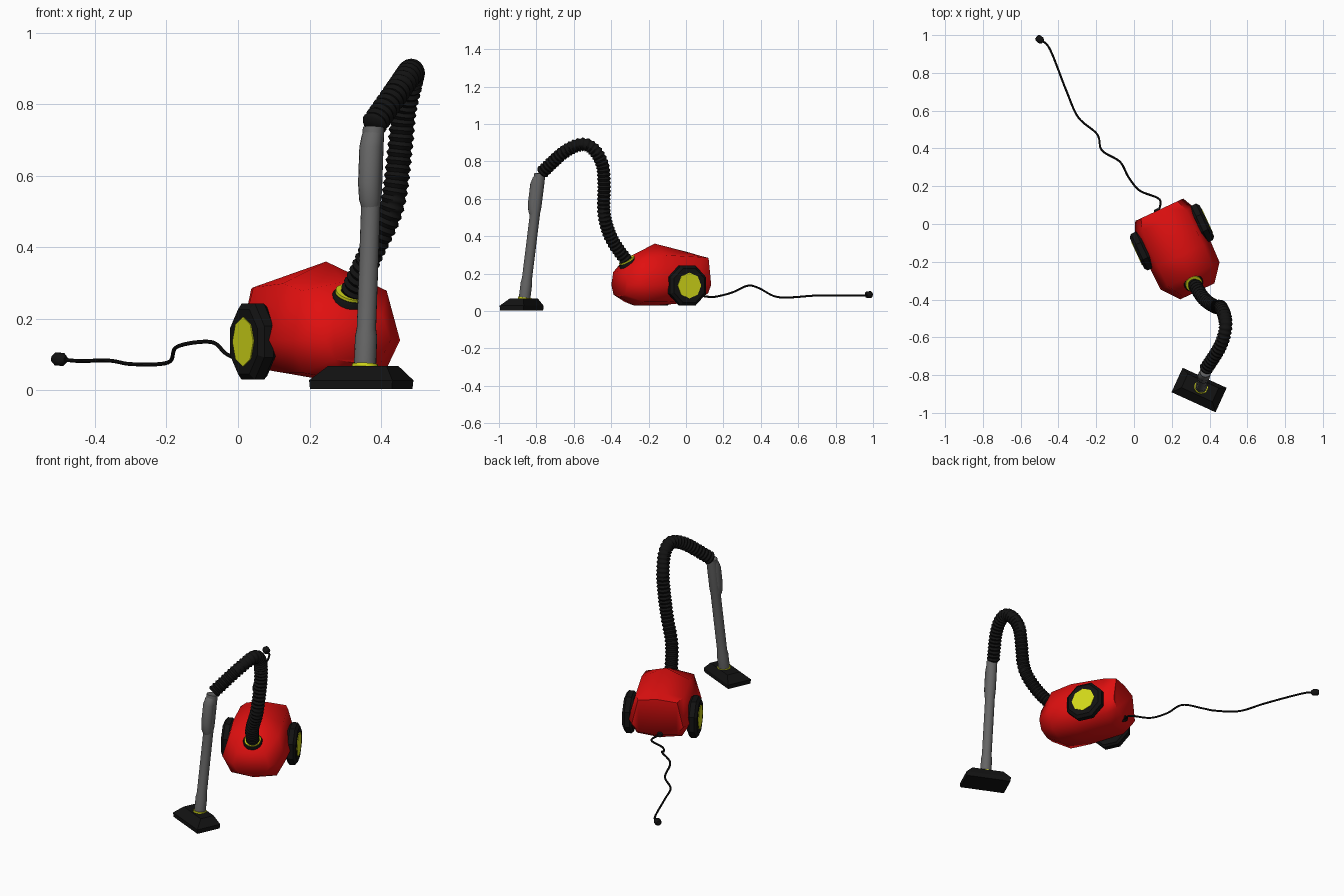
import bpy, bmesh, math
from mathutils import Vector, Matrix

if "Cube" in bpy.data.objects:
    bpy.data.objects.remove(bpy.data.objects["Cube"], do_unlink=True)


def material(name, rgb):
    m = bpy.data.materials.new(name)
    m.use_nodes = True
    m.diffuse_color = (*rgb, 1)
    m.node_tree.nodes["Principled BSDF"].inputs["Base Color"].default_value = (*rgb, 1)
    return m


RED = material("red shell", (0.75, 0.005, 0.005))
BLACK = material("black rubber", (0.006, 0.006, 0.006))
YELLOW = material("yellow trim", (0.66, 0.7, 0.01))
GREY = material("grey metal", (0.13, 0.13, 0.13))


def loft(name, rings, mat, matrix=Matrix(), angle=40):
    """Skin a list of equal point rings and cap both ends."""
    bm = bmesh.new()
    rows = [[bm.verts.new(p) for p in ring] for ring in rings]
    n = len(rows[0])
    for a, b in zip(rows, rows[1:]):
        for i in range(n):
            j = (i + 1) % n
            bm.faces.new((a[i], a[j], b[j], b[i]))
    bm.faces.new(rows[0])
    bm.faces.new(rows[-1])
    bmesh.ops.recalc_face_normals(bm, faces=bm.faces)
    mesh = bpy.data.meshes.new(name)
    bm.to_mesh(mesh)
    bm.free()
    mesh.materials.append(mat)
    ob = bpy.data.objects.new(name, mesh)
    ob.matrix_world = matrix
    bpy.context.collection.objects.link(ob)
    bpy.ops.object.select_all(action="DESELECT")
    ob.select_set(True)
    bpy.context.view_layer.objects.active = ob
    bpy.ops.object.shade_smooth_by_angle(angle=math.radians(angle))
    return ob


def lathe(name, profile, sides, mat, centre, axis, turn=0.0, angle=40):
    """Revolve (radius, height) pairs about an axis through centre."""
    rings = [[(r * math.cos(2 * math.pi * i / sides + turn),
               r * math.sin(2 * math.pi * i / sides + turn), h) for i in range(sides)]
             for r, h in profile]
    m = Matrix.Translation(centre) @ Vector(axis).to_track_quat("Z", "Y").to_matrix().to_4x4()
    return loft(name, rings, mat, m, angle)


def smooth_path(points, steps):
    """Catmull-Rom spline through the points."""
    p = [Vector(q) for q in points]
    p = [2 * p[0] - p[1]] + p + [2 * p[-1] - p[-2]]
    out = []
    for a, b, c, d in zip(p, p[1:], p[2:], p[3:]):
        for k in range(steps):
            t = k / steps
            out.append(0.5 * (2 * b + (c - a) * t + (2 * a - 5 * b + 4 * c - d) * t ** 2
                              + (3 * b - a - 3 * c + d) * t ** 3))
    return out + [p[-2]]


def even_path(path, count):
    """Resample a polyline at equal distances."""
    total = sum((b - a).length for a, b in zip(path, path[1:]))
    out, walked, k = [], 0.0, 0
    for i in range(count):
        goal = total * i / (count - 1)
        while k < len(path) - 2 and walked + (path[k + 1] - path[k]).length < goal:
            walked += (path[k + 1] - path[k]).length
            k += 1
        seg = path[k + 1] - path[k]
        out.append(path[k] + seg * ((goal - walked) / seg.length))
    return out


def sweep(name, path, radius, sides, mat, angle=40):
    """Round tube along a path; radius is a function of the point index."""
    tangents = [(path[min(i + 1, len(path) - 1)] - path[max(i - 1, 0)]).normalized()
                for i in range(len(path))]
    side = tangents[0].orthogonal().normalized()
    rings = []
    for i, (p, t) in enumerate(zip(path, tangents)):
        side = (side - t * side.dot(t)).normalized()
        up = t.cross(side)
        rings.append([p + radius(i) * (side * math.cos(a) + up * math.sin(a))
                      for a in (2 * math.pi * k / sides for k in range(sides))])
    return loft(name, rings, mat, angle=angle)


# Body: octagonal sections from back to front, turned with the machine
TURN = Matrix.Rotation(math.radians(25), 4, "Z")
MID = 0.153


def section(y, w, top, bottom, shoulder):
    mid = 0.14
    hi, lo = mid + (top - mid) * shoulder, mid + (bottom - mid) * 0.82
    half = [(0, top), (0.76 * w, hi), (w, mid), (0.72 * w, lo), (0, bottom)]
    return [(MID + x, y, z) for x, z in half + [(-x, z) for x, z in half[-2:0:-1]]]


loft("body_shell", [section(0.012, 0.14, 0.295, 0.085, 0.93),
                    section(-0.05, 0.170, 0.312, 0.045, 0.86),
                    section(-0.255, 0.176, 0.36, 0.028, 0.72),
                    section(-0.375, 0.172, 0.305, 0.028, 0.84),
                    section(-0.465, 0.100, 0.215, 0.075, 0.9)], RED, TURN, 60)

# Wheels with yellow hub plates
for side, label in ((1, "left"), (-1, "right")):
    axis = TURN @ Vector((side, 0, 0))
    hub = TURN @ Vector((MID + side * 0.15, -0.147, 0.136))
    lathe(label + "_wheel", [(0.104, 0), (0.115, 0.012), (0.115, 0.04), (0.098, 0.054)],
          8, BLACK, hub, axis, math.pi / 8, 20)
    lathe(label + "_hub_plate", [(0.069, 0), (0.069, 0.005)], 8, YELLOW,
          hub + axis * 0.052, axis)

# Hose socket
socket = Vector((0.313, -0.308, 0.255))
lean = Vector((0.21, -0.45, 0.86))
lathe("hose_socket", [(0.052, -0.03), (0.052, 0.008), (0.047, 0.014)], 20, BLACK, socket, lean)
lathe("hose_socket_trim", [(0.045, 0), (0.045, 0.022)], 20, YELLOW, socket, lean)

# Ribbed hose
hose = smooth_path([socket, (0.37, -0.395, 0.38), (0.43, -0.437, 0.515), (0.453, -0.438, 0.676),
                    (0.463, -0.447, 0.78), (0.48, -0.49, 0.86), (0.484, -0.555, 0.89),
                    (0.455, -0.65, 0.85), (0.378, -0.772, 0.74)], 12)
RIBS = 48
sweep("hose", even_path(hose, RIBS * 4 + 1),
      lambda i: 0.034 - 0.0035 * math.cos(math.pi * i / 2), 16, BLACK, 60)

# Wand: straight tube with a wider foot and head
foot, head = Vector((0.355, -0.864, 0.06)), Vector((0.379, -0.781, 0.735))
wand = head - foot
span = wand.length
lathe("wand", [(0.031, 0), (0.031, 0.09), (0.027, 0.115), (0.027, 0.47), (0.030, 0.5),
               (0.030, span)], 20, GREY, foot, wand)

# Hand grip: oval swelling on the front of the wand
FACING = Matrix.Rotation(math.radians(-24.5), 4, "Z")
forward = FACING @ Vector((0, -1, 0))
across = FACING @ Vector((1, 0, 0))
grip = []
for t, push, size in ((0.66, 0.0, 0.024), (0.70, 0.008, 0.03), (0.77, 0.014, 0.032),
                      (0.92, 0.014, 0.032), (0.97, 0.007, 0.029), (0.99, 0.0, 0.025)):
    c = foot + wand * t + forward * push
    grip.append([c + size * (across * math.cos(a) + forward * math.sin(a))
                 for a in (math.pi * k / 8 for k in range(16))])
loft("wand_grip", grip, GREY)

# Floor nozzle: block with sloped shoulders
def slab(w, back, front, z):
    return [(-w, back, z), (w, back, z), (w, front, z), (-w, front, z)]


place = Matrix.Translation((0.345, -0.878, 0)) @ FACING
loft("floor_nozzle", [slab(0.126, 0.068, -0.07, 0.003), slab(0.128, 0.07, -0.072, 0.028),
                      slab(0.09, 0.052, -0.028, 0.068)], BLACK, place, 20)
lathe("nozzle_trim", [(0.036, 0), (0.036, 0.012)], 20, YELLOW, (0.355, -0.864, 0.061), wand)

# Power cord with inlet and plug
cord = smooth_path([(0.128, 0.06, 0.085), (0.135, 0.13, 0.075), (0.03, 0.177, 0.08),
                    (-0.03, 0.25, 0.1), (-0.075, 0.33, 0.135), (-0.17, 0.39, 0.122),
                    (-0.195, 0.475, 0.078), (-0.295, 0.565, 0.073), (-0.36, 0.71, 0.083),
                    (-0.445, 0.925, 0.082), (-0.497, 0.977, 0.087)], 8)
sweep("power_cord", cord, lambda i: 0.0055, 8, BLACK)
lathe("cord_inlet", [(0.016, 0), (0.016, 0.03), (0.011, 0.038)], 12, BLACK,
      (0.133, 0.045, 0.09), TURN @ Vector((0, 1, 0)))
lathe("plug", [(0.009, -0.024), (0.019, -0.012), (0.019, 0.01), (0.012, 0.02)], 10, BLACK,
      (-0.5, 0.978, 0.087), (-0.75, 0.6, 0.05))
